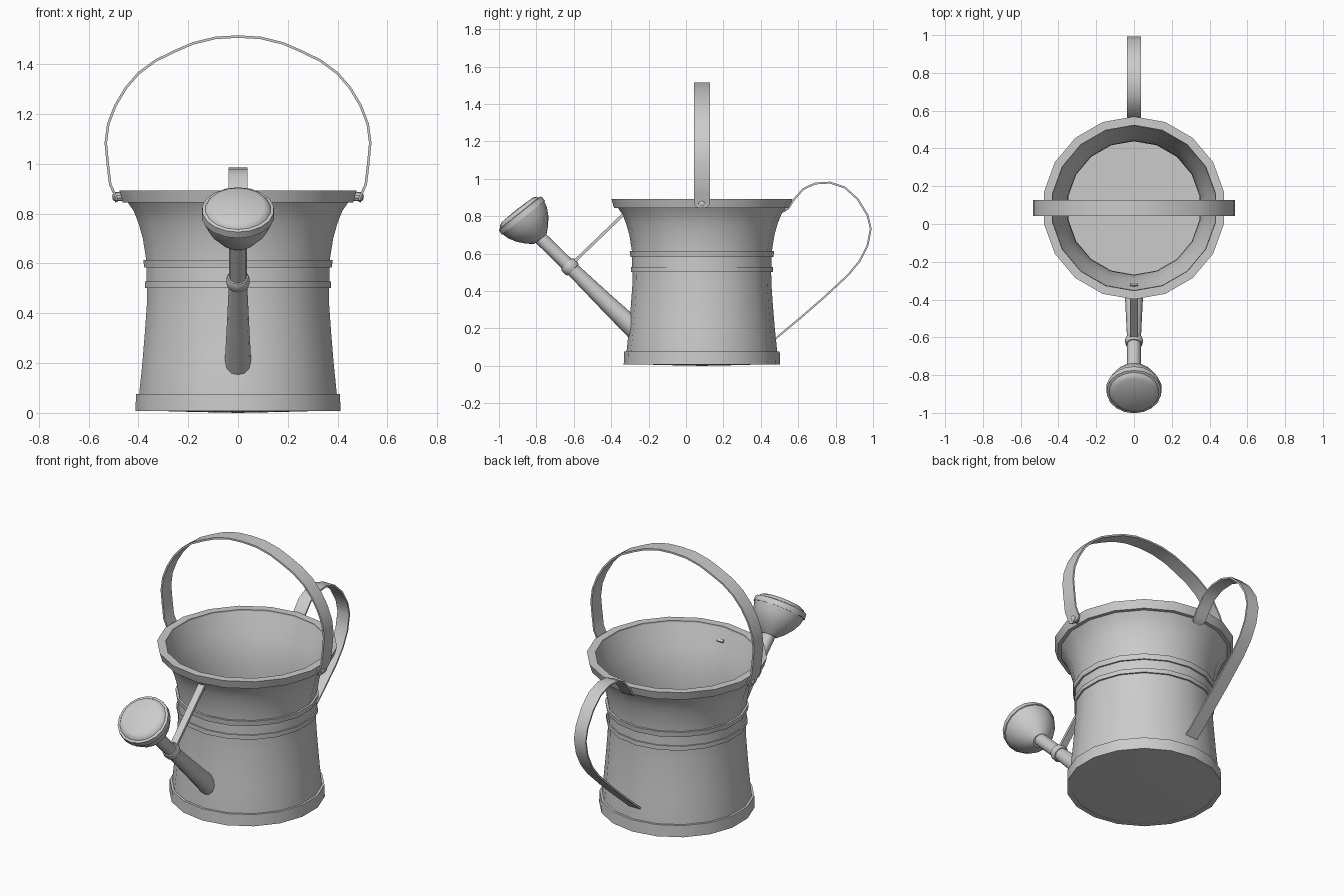
import bpy, bmesh, math
from mathutils import Vector

if "Cube" in bpy.data.objects:
    bpy.data.objects.remove(bpy.data.objects["Cube"])

CY = 0.085  # centre of the can along y


def finish(bm, name, angle=35):
    bmesh.ops.recalc_face_normals(bm, faces=bm.faces)
    me = bpy.data.meshes.new(name)
    bm.to_mesh(me)
    bm.free()
    ob = bpy.data.objects.new(name, me)
    bpy.context.collection.objects.link(ob)
    bpy.ops.object.select_all(action='DESELECT')
    ob.select_set(True)
    bpy.context.view_layer.objects.active = ob
    bpy.ops.object.shade_smooth_by_angle(angle=math.radians(angle))
    return ob


def lathe(name, profile, origin, axis=(0, 0, 1), sides=18, closed=False, cut_y=None):
    """Revolve (radius, height) pairs; radius 0 makes a pole; closed joins last ring to first."""
    bm = bmesh.new()
    axis = Vector(axis).normalized()
    u = Vector((1, 0, 0)) if abs(axis.x) < 0.9 else Vector((0, 1, 0))
    v = axis.cross(u)
    rings = []
    for i, (r, h) in enumerate(profile):
        ring = []
        for k in range(1 if r == 0 else sides):
            a = math.pi / 2 + 2 * math.pi * k / sides
            p = Vector(origin) + axis * h + (u * math.cos(a) + v * math.sin(a)) * r
            if cut_y is not None and i == 0:  # slide along axis onto the wall
                p += axis * ((cut_y - p.y) / axis.y)
            ring.append(bm.verts.new(p))
        rings.append(ring)
    pairs = list(zip(rings, rings[1:])) + ([(rings[-1], rings[0])] if closed else [])
    for a, b in pairs:
        for k in range(sides):
            n = (k + 1) % sides
            f = [a[k % len(a)], a[n % len(a)], b[n % len(b)], b[k % len(b)]]
            bm.faces.new(list(dict.fromkeys(f)))
    return finish(bm, name)


def strip(name, path, thick, place):
    """Flat strap along 2D (p, q, half width) points; place(p, q, w) gives the 3D point."""
    bm = bmesh.new()
    pts = [Vector(p[:2]) for p in path]
    rings = []
    for i, p in enumerate(pts):
        t = (pts[min(i + 1, len(pts) - 1)] - pts[max(i - 1, 0)]).normalized()
        n = Vector((-t.y, t.x)) * thick / 2
        w = path[i][2]
        rings.append([bm.verts.new(place(*(p + n * s), w * e))
                      for s, e in ((1, 1), (1, -1), (-1, -1), (-1, 1))])
    for a, b in zip(rings, rings[1:]):
        for k in range(4):
            bm.faces.new((a[k], a[(k + 1) % 4], b[(k + 1) % 4], b[k]))
    bm.faces.new(rings[0])
    bm.faces.new(rings[-1])
    return finish(bm, name)


# Can body: outer wall up, rim flange, inner wall down to the floor
c = (0, CY, 0)
lathe("can_body", [
    (0, 0), (0.19, 0.004), (0.405, 0.01), (0.403, 0.075), (0.39, 0.2), (0.38, 0.32),
    (0.372, 0.43), (0.37, 0.52), (0.372, 0.6), (0.388, 0.7), (0.405, 0.76),
    (0.425, 0.81), (0.453, 0.85), (0.437, 0.885), (0.41, 0.81), (0.388, 0.75),
    (0.371, 0.69), (0.356, 0.6), (0.353, 0.5), (0.36, 0.35), (0.385, 0.07),
    (0.385, 0.025), (0, 0.025)], c)


# Raised bands around the can
def band(name, r0, r1, z0, z1, ri):
    lathe(name, [(ri, z0), (r0, z0), (r1, z1), (ri, z1)], c, closed=True)


band("rim", 0.470, 0.484, 0.845, 0.893, 0.438)
band("upper_band", 0.382, 0.386, 0.583, 0.613, 0.36)
band("middle_band", 0.373, 0.373, 0.527, 0.583, 0.36)
band("lower_band", 0.380, 0.380, 0.502, 0.528, 0.36)
band("base_band", 0.418, 0.416, 0.008, 0.076, 0.39)

# Carrying handle over the top, mirrored left to right
half = [(0.488, 0.846, 0.02), (0.489, 0.853, 0.036), (0.49, 0.868, 0.043),
        (0.513, 0.916, 0.043), (0.523, 1.0, 0.043), (0.531, 1.084, 0.043),
        (0.521, 1.16, 0.043), (0.492, 1.235, 0.043), (0.45, 1.305, 0.043),
        (0.398, 1.365, 0.043), (0.33, 1.415, 0.043), (0.252, 1.453, 0.043),
        (0.18, 1.484, 0.043), (0.09, 1.506, 0.043)]
full = half + [(0, 1.511, 0.043)] + [(-x, z, w) for x, z, w in reversed(half)]
strip("top_handle", full, 0.01, lambda p, q, w: (p, CY + w, q))
for s, side in ((1, "right"), (-1, "left")):
    lathe("handle_rivet_" + side,
          [(0, -0.03), (0.018, -0.03), (0.018, 0.012), (0.01, 0.018), (0, 0.019)],
          (s * 0.486, CY, 0.868), (s, 0, 0), sides=10)

# Back handle strap
back = [(0.520, 0.825, 0.02), (0.532, 0.832, 0.034), (0.55, 0.845, 0.038)] + [
    (y, z, 0.038) for y, z in (
        (0.572, 0.882), (0.626, 0.945), (0.69, 0.975), (0.77, 0.98), (0.85, 0.953),
        (0.918, 0.891), (0.97, 0.807), (0.988, 0.733), (0.97, 0.642), (0.928, 0.56),
        (0.866, 0.485), (0.74, 0.368), (0.61, 0.255), (0.478, 0.145))]
strip("back_handle", back, 0.01, lambda p, q, w: (w, p, q))

# Spout with its collar
foot, tip = Vector((0, -0.295, 0.212)), Vector((0, -0.785, 0.69))
d = tip - foot
lathe("spout", [(0.053, 0), (0.045, 0.2), (0.037, 0.43), (0.036, 0.5), (0.036, d.length + 0.01)],
      foot, d, sides=12, cut_y=-0.285)
lathe("spout_collar", [(0.03, -0.026), (0.042, -0.024), (0.047, -0.012), (0.047, 0.012),
                       (0.042, 0.024), (0.03, 0.026)],
      foot + d.normalized() * 0.455, d, sides=12, closed=True)

# Sprinkler rose: bowl and domed face
lathe("rose", [(0, -0.178), (0.042, -0.176), (0.077, -0.146), (0.111, -0.105),
               (0.133, -0.065), (0.142, -0.03), (0.147, -0.03), (0.145, 0.0), (0.132, 0.003),
               (0.125, 0.014), (0.105, 0.023), (0, 0.027)],
      (0, -0.888, 0.816), (0, -0.62, 0.785), sides=18)

# Brace from collar to the can
strip("spout_brace", [(-0.61, 0.545, 0.02), (-0.318, 0.826, 0.02)], 0.016,
      lambda p, q, w: (w, p, q))
